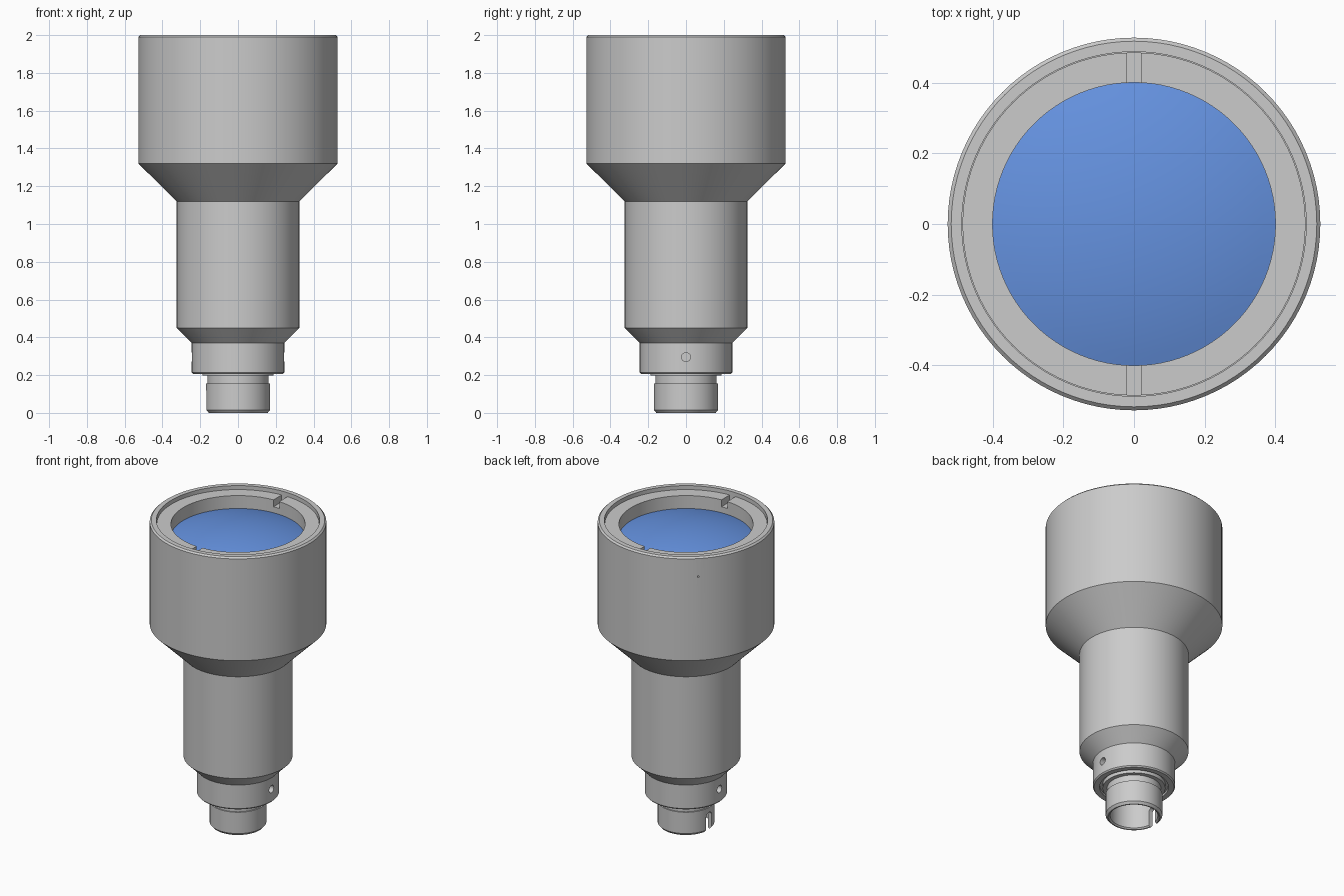
import bpy, bmesh
from math import sin, cos, pi, radians
from mathutils import Matrix, Vector

if "Cube" in bpy.data.objects:
    bpy.data.objects.remove(bpy.data.objects["Cube"])

SEG = 96


def finish(bm, name, smooth=True):
    bmesh.ops.recalc_face_normals(bm, faces=bm.faces)
    mesh = bpy.data.meshes.new(name)
    bm.to_mesh(mesh)
    bm.free()
    ob = bpy.data.objects.new(name, mesh)
    bpy.context.collection.objects.link(ob)
    if smooth:
        shade(ob)
    return ob


def activate(ob):
    bpy.ops.object.select_all(action='DESELECT')
    ob.select_set(True)
    bpy.context.view_layer.objects.active = ob


def shade(ob):
    activate(ob)
    bpy.ops.object.shade_smooth_by_angle(angle=radians(25))


def lathe(name, profile, closed=False):
    """Revolve (radius, z) points around the z axis."""
    bm = bmesh.new()
    rings = []
    for r, z in profile:
        if r == 0:
            rings.append([bm.verts.new((0, 0, z))] * SEG)
        else:
            rings.append([bm.verts.new((r * cos(2 * pi * i / SEG), r * sin(2 * pi * i / SEG), z))
                          for i in range(SEG)])
    pairs = list(zip(rings, rings[1:]))
    if closed:
        pairs.append((rings[-1], rings[0]))
    for a, b in pairs:
        for i in range(SEG):
            j = (i + 1) % SEG
            bm.faces.new(list(dict.fromkeys((a[i], a[j], b[j], b[i]))))
    return finish(bm, name)


def box(name, loc, size):
    bm = bmesh.new()
    bmesh.ops.create_cube(bm, size=1, matrix=Matrix.Translation(loc) @ Matrix.Diagonal((*size, 1)))
    return finish(bm, name, False)


def rod(name, loc, direction, radius, length):
    bm = bmesh.new()
    turn = Vector(direction).to_track_quat('Z', 'Y').to_matrix().to_4x4()
    bmesh.ops.create_cone(bm, cap_ends=True, segments=32, radius1=radius, radius2=radius,
                          depth=length, matrix=Matrix.Translation(loc) @ turn)
    return finish(bm, name, False)


def cut(ob, cutters):
    for c in cutters:
        mod = ob.modifiers.new("cut", 'BOOLEAN')
        mod.operation, mod.solver, mod.object = 'DIFFERENCE', 'EXACT', c
        activate(ob)
        bpy.ops.object.modifier_apply(modifier=mod.name)
        bpy.data.objects.remove(c)
    shade(ob)


# Housing: hollow connector tube, collar, barrel, flared head and top recess
housing = lathe("housing", [
    (0, 0.18), (0.142, 0.18), (0.142, 0.008), (0.15, 0), (0.157, 0), (0.169, 0.015),
    (0.169, 0.155), (0.161, 0.155), (0.161, 0.198), (0.187, 0.198), (0.187, 0.224),
    (0.205, 0.224), (0.205, 0.207), (0.238, 0.207), (0.245, 0.215), (0.245, 0.37),
    (0.325, 0.45), (0.325, 1.12), (0.527, 1.32), (0.527, 1.99), (0.517, 2.0),
    (0.487, 2.0), (0.487, 1.82), (0, 1.82)])

# Collar pin holes, tiny head hole and the round-topped bayonet slot
cutters = [rod("pin_cutter", (s * 0.24, 0, 0.295), (1, 0, 0), 0.024, 0.11) for s in (-1, 1)]
d = Vector((-0.68, 0.73, 0)).normalized()
cutters.append(rod("vent_cutter", d * 0.527 + Vector((0, 0, 1.87)), d, 0.006, 0.05))
cutters.append(box("slot_cutter", (-0.16, 0, 0.03), (0.1, 0.056, 0.13)))
cutters.append(rod("slot_end_cutter", (-0.16, 0, 0.095), (1, 0, 0), 0.0281, 0.102))
cut(housing, cutters)

# Retaining ring with two spanner slots
ring = lathe("retaining_ring", [(0.40, 1.84), (0.485, 1.84), (0.485, 1.975), (0.40, 1.975)], True)
cut(ring, [box("spanner_cutter", (0, s * 0.445, 1.97), (0.042, 0.12, 0.08)) for s in (-1, 1)])

# Domed lens
R, EDGE, SAG = 0.4, 1.89, 0.06
radius = (R * R + SAG * SAG) / (2 * SAG)
dome = [(R * (1 - i / 12), 0) for i in range(13)]
dome = [(r, EDGE + SAG - radius + (radius ** 2 - r ** 2) ** 0.5) for r, _ in dome]
dome[-1] = (0, EDGE + SAG)
lens = lathe("lens", [(0, 1.83), (R, 1.83)] + dome)
blue = bpy.data.materials.new("lens_blue")
blue.diffuse_color = (0.13, 0.29, 0.75, 1)
blue.use_nodes = True
blue.node_tree.nodes["Principled BSDF"].inputs["Base Color"].default_value = blue.diffuse_color
lens.data.materials.append(blue)
